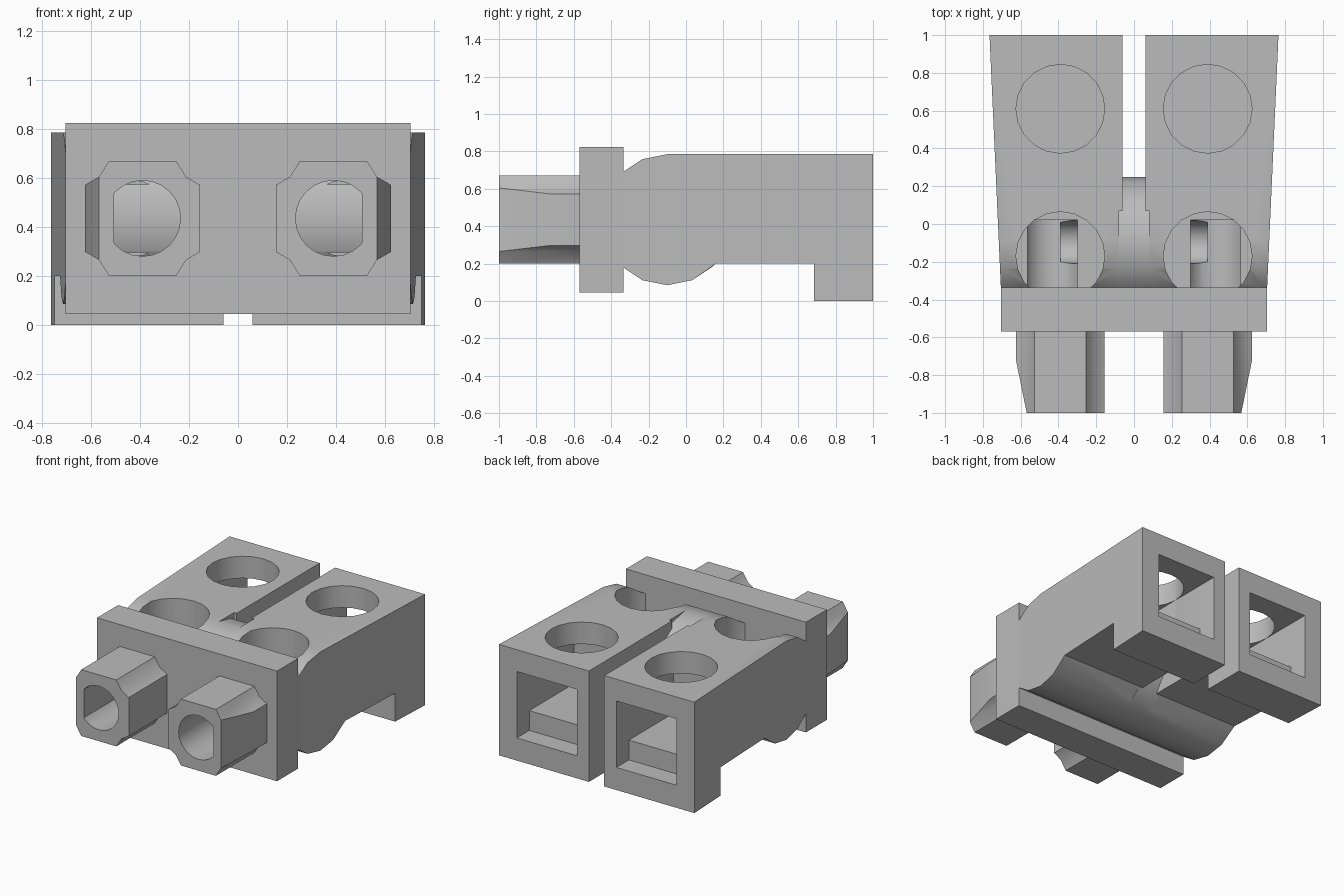
import bpy, bmesh, math
from mathutils import Matrix, Vector

old = bpy.data.objects.get("Cube")
if old:
    bpy.data.objects.remove(old, do_unlink=True)

grey = bpy.data.materials.new("plain grey")
grey.use_nodes = True
grey.diffuse_color = (0.5, 0.5, 0.5, 1)
grey.node_tree.nodes["Principled BSDF"].inputs["Base Color"].default_value = (0.5, 0.5, 0.5, 1)

CX, CZ = 0.39, 0.435      # centre line of each terminal
DRUM_Y, DRUM_R = -0.1, 0.35


def finish(name, bm):
    bmesh.ops.recalc_face_normals(bm, faces=bm.faces)
    mesh = bpy.data.meshes.new(name)
    bm.to_mesh(mesh)
    bm.free()
    mesh.materials.append(grey)
    ob = bpy.data.objects.new(name, mesh)
    bpy.context.collection.objects.link(ob)
    return ob


def box(name, x, y, z):
    bm = bmesh.new()
    bmesh.ops.create_cube(bm, size=1)
    for v in bm.verts:
        v.co = [(a + b) / 2 + c * (b - a) for (a, b), c in zip((x, y, z), v.co)]
    return finish(name, bm)


def cylinder(name, centre, radius, length, axis, sides):
    bm = bmesh.new()
    turn = {"X": Matrix.Rotation(math.pi / 2, 4, "Y"),
            "Y": Matrix.Rotation(math.pi / 2, 4, "X"),
            "Z": Matrix.Identity(4)}[axis]
    bmesh.ops.create_cone(bm, cap_ends=True, segments=sides, radius1=radius,
                          radius2=radius, depth=length,
                          matrix=Matrix.Translation(centre) @ turn)
    return finish(name, bm)


def prism(points, to_3d, offset):
    bm = bmesh.new()
    face = bm.faces.new([bm.verts.new(to_3d(*p)) for p in points])
    res = bmesh.ops.extrude_face_region(bm, geom=[face])
    verts = [g for g in res["geom"] if isinstance(g, bmesh.types.BMVert)]
    bmesh.ops.translate(bm, verts=verts, vec=offset)
    return bm


def activate(ob):
    bpy.ops.object.select_all(action="DESELECT")
    bpy.context.view_layer.objects.active = ob
    ob.select_set(True)


def boolean(ob, tool, operation="DIFFERENCE"):
    activate(ob)
    mod = ob.modifiers.new("cut", "BOOLEAN")
    mod.operation, mod.solver, mod.object = operation, "EXACT", tool
    bpy.ops.object.modifier_apply(modifier=mod.name)
    bpy.data.objects.remove(tool, do_unlink=True)


def mirror_and_shade(ob, mirror=True):
    activate(ob)
    if mirror:
        mod = ob.modifiers.new("mirror", "MIRROR")
        mod.use_mirror_merge = False
        bpy.ops.object.modifier_apply(modifier=mod.name)
    bpy.ops.object.shade_smooth_by_angle(angle=math.radians(30))


# Terminal bodies: round-nosed side profile with a rear foot
arc = [(DRUM_Y - DRUM_R * math.sin(i * math.pi / 8), CZ + DRUM_R * math.cos(i * math.pi / 8))
       for i in range(10)]
profile = [(1, 0), (1, 0.785)] + arc + [(0.16, 0.2), (0.685, 0.2), (0.685, 0)]
bm = prism(profile, lambda y, z: (0.06, y, z), (0.7, 0, 0))
for v in bm.verts:
    if v.co.x > 0.5:      # tapered outer wall
        v.co.x = 0.702 + (v.co.y + 0.4) * 0.045
terminal = finish("terminal_bodies", bm)

# Rear clamp chamber, with a raised floor behind the lip
boolean(terminal, box("lip_cutter", (0.155, 0.625), (0.86, 1.1), (0.16, 0.63)))
boolean(terminal, box("chamber_cutter", (0.155, 0.625), (0.36, 0.9), (0.3, 0.63)))
# Screw wells
boolean(terminal, cylinder("rear_well", (CX, 0.61, 0.7), 0.235, 0.5, "Z", 20))
boolean(terminal, cylinder("front_well", (CX, -0.17, 0.7), 0.235, 0.5, "Z", 20))
# Wire seat and curved notch in the front well
seat = cylinder("seat_cutter", (0.43, -0.2, CZ), 0.155, 0.44, "Y", 24)
boolean(seat, box("seat_limit", (0.3, 0.565), (-0.5, 0.1), (0, 1)), "INTERSECT")
boolean(terminal, seat)
boolean(terminal, cylinder("notch_cutter", (0.345, -0.095, 0.33), 0.115, 0.09, "X", 24))
# Relief beside the central drum
boolean(terminal, box("relief_cutter", (0, 0.08), (-0.6, 0.07), (-0.1, 1)))
mirror_and_shade(terminal)

# Central drum joining both bodies
drum = cylinder("centre_drum", (0, DRUM_Y, CZ), DRUM_R, 0.17, "X", 16)
mirror_and_shade(drum, False)

# Front plate with wire bores
plate = box("front_plate", (-0.705, 0.705), (-0.57, -0.335), (0.045, 0.825))


def bore(side):
    tool = cylinder("bore_cutter", (side * CX, -0.72, CZ), 0.155, 0.9, "Y", 24)
    edge = sorted((side * 0.1, side * 0.507))
    boolean(tool, box("bore_limit", edge, (-1.3, 0), (0, 1)), "INTERSECT")
    return tool


for side in (-1, 1):
    boolean(plate, bore(side))
mirror_and_shade(plate, False)

# Sockets: square tubes with pinched corners and a bevelled outer side
corner = [(0.235, 0.137), (0.178, 0.17), (0.137, 0.235)]
quarter = [(1, 1, 1), (-1, 1, -1), (-1, -1, 1), (1, -1, -1)]
outline = []
for sx, sz, order in quarter:
    outline += [(CX + sx * a, CZ + sz * b) for a, b in corner[::order]]
bm = prism(outline, lambda x, z: (x, -1, z), (0, 0.44, 0))
cut = bmesh.ops.bisect_plane(bm, geom=bm.verts[:] + bm.edges[:] + bm.faces[:],
                             plane_co=(0.568, -1, 0), plane_no=(0.28, -0.057, 0),
                             clear_outer=True)
bmesh.ops.holes_fill(bm, edges=[e for e in bm.edges if e.is_boundary])
socket = finish("wire_sockets", bm)
boolean(socket, bore(1))
mirror_and_shade(socket)
